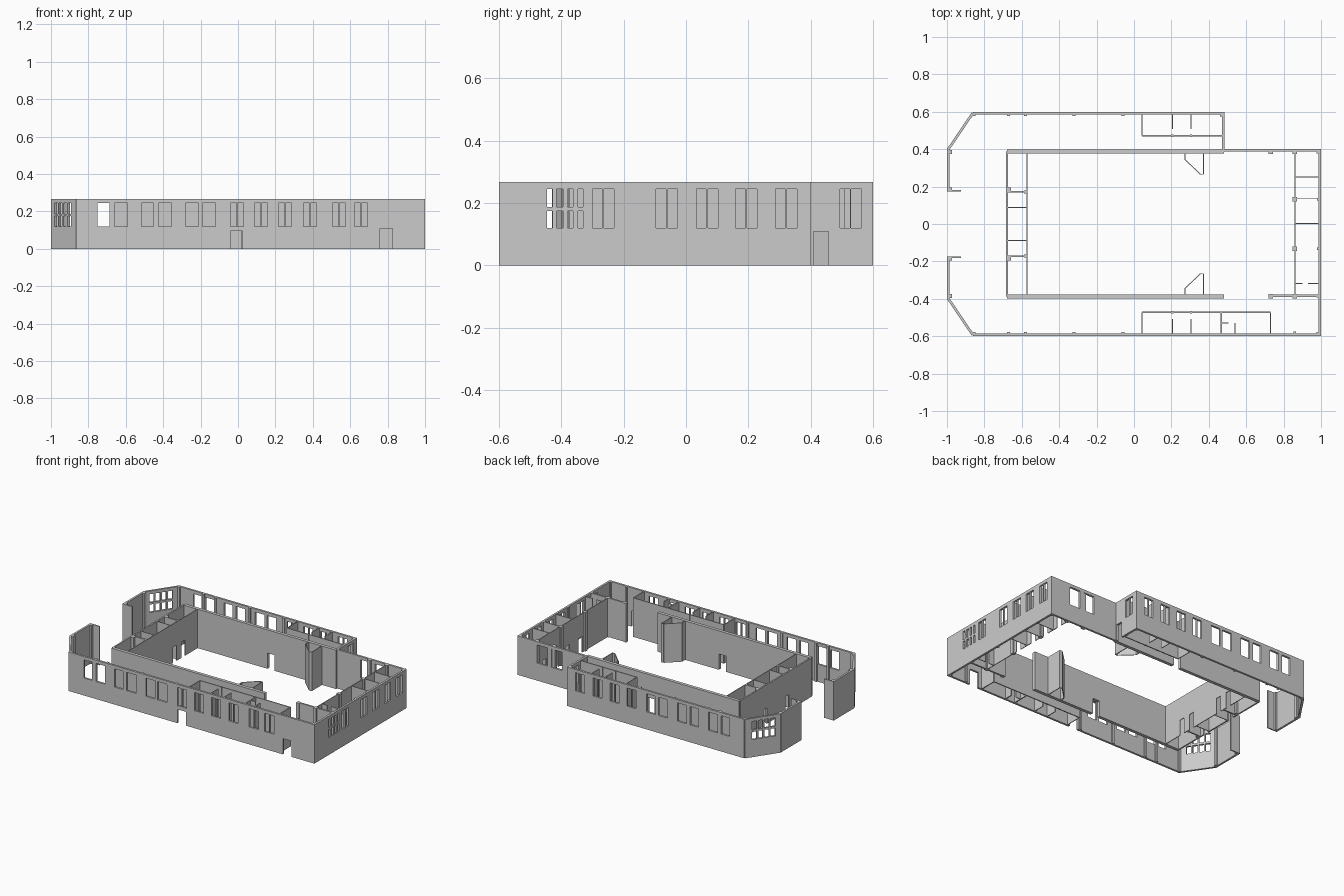
import bpy, bmesh
from mathutils import Vector

if "Cube" in bpy.data.objects:
    bpy.data.objects.remove(bpy.data.objects["Cube"])

H = 0.267        # wall height
T = 0.014        # outer wall thickness
t = 0.005        # partition thickness
WIN = (0.12, 0.245)
DOOR = (0.0, 0.108)
ROWS = [(0.12, 0.174), (0.187, 0.245)]


def wall(name, a, b, thick=T, holes=()):
    """Upright panel from a to b with rectangular openings (u0, u1, z0, z1)."""
    a, b = Vector((*a, 0)), Vector((*b, 0))
    length = (b - a).length
    d = (b - a) / length
    us = sorted({0.0, length, *[round(v, 4) for h in holes for v in h[:2]]})
    zs = sorted({0.0, H, *[v for h in holes for v in h[2:]]})
    bm = bmesh.new()
    grid = {(i, j): bm.verts.new(a + d * u + Vector((0, 0, z)))
            for i, u in enumerate(us) for j, z in enumerate(zs)}
    for i in range(len(us) - 1):
        for j in range(len(zs) - 1):
            um, zm = (us[i] + us[i + 1]) / 2, (zs[j] + zs[j + 1]) / 2
            if any(h[0] < um < h[1] and h[2] < zm < h[3] for h in holes):
                continue
            bm.faces.new([grid[i, j], grid[i + 1, j], grid[i + 1, j + 1], grid[i, j + 1]])
    bmesh.ops.delete(bm, geom=[v for v in bm.verts if not v.link_faces], context='VERTS')
    me = bpy.data.meshes.new(name)
    bm.to_mesh(me)
    bm.free()
    ob = bpy.data.objects.new(name, me)
    bpy.context.collection.objects.link(ob)
    m = ob.modifiers.new("thickness", 'SOLIDIFY')
    m.thickness, m.offset = thick, 0
    return ob


def column(x, y, s=0.022):
    wall("column", (x - s / 2, y), (x + s / 2, y), s)


def openings(spans, start, z=WIN):
    return [(p - start, q - start, *z) for p, q in spans]


def pairs(starts, w=0.032, gap=0.005):
    return [(s + k * (w + gap), s + k * (w + gap) + w) for s in starts for k in (0, 1)]


# Outer front and back walls
wide = [(-0.75, -0.687), (-0.66, -0.59), (-0.516, -0.452), (-0.425, -0.356),
        (-0.28, -0.21), (-0.19, -0.12)]
x0 = -0.862
wall("front_wall", (x0, -0.593), (1, -0.593), T,
     openings(wide + pairs([-0.04, 0.088, 0.217, 0.35, 0.505, 0.623]), x0)
     + openings([(-0.04, 0.024)], x0, (0, 0.095)) + openings([(0.76, 0.826)], x0, DOOR))
wall("back_wall", (x0, 0.593), (0.484, 0.593), T,
     openings(wide + pairs([-0.04, 0.088, 0.217, 0.35]), x0))
wall("back_step_wall", (0.477, 0.386), (0.477, 0.6), T,
     openings([(0.495, 0.527), (0.53, 0.563)], 0.386) + openings([(0.41, 0.457)], 0.386, DOOR))
wall("back_right_wall", (0.477, 0.395), (1, 0.395), T,
     openings([(0.66, 0.74), (0.77, 0.85)], 0.477))

# Right wall with paired windows and a block of small ones
small = [(-0.447, -0.428), (-0.415, -0.395), (-0.38, -0.363), (-0.347, -0.33)]
wall("right_wall", (0.993, -0.6), (0.993, 0.4), T,
     openings(pairs([-0.3, -0.096, 0.033, 0.159, 0.288]), -0.6)
     + [h for r in ROWS for h in openings(small, -0.6, r)])

# Left end and the features mirrored front to back
for s in (-1, 1):
    chamfer = [(0.035 + 0.041 * k, 0.066 + 0.041 * k, *r) for k in range(4) for r in ROWS]
    wall("chamfer_wall", (-0.994, s * 0.398), (-0.861, s * 0.594), T, chamfer)
    wall("left_wall", (-0.993, s * 0.176), (-0.993, s * 0.4))
    wall("entrance_return", (-1, s * 0.178), (-0.925, s * 0.178), 0.008)
    column(-0.985, s * 0.185)
    column(-0.985, s * 0.385)

    # Thick courtyard wall
    wall("courtyard_wall", (-0.68, s * 0.388), (0.48, s * 0.388), 0.022,
         openings([(-0.04, 0.015)], -0.68, DOOR))

    # Wedge shaped bay inside the courtyard
    bay = [(0.272, 0.38), (0.272, 0.345), (0.355, 0.266), (0.372, 0.266), (0.372, 0.38)]
    for p, q in zip(bay, bay[1:]):
        wall("bay_panel", (p[0], s * p[1]), (q[0], s * q[1]), t)

    # Rooms along the long sides
    end = 0.47 if s > 0 else 0.73
    wall("side_room_wall", (0.042, s * 0.472), (end, s * 0.472), 0.007)
    wall("side_room_partition", (0.042, s * 0.472), (0.042, s * 0.593), t)
    for x in (0.205, 0.305):
        wall("side_room_partition", (x, s * 0.508), (x, s * 0.593), t)
        column(x, s * 0.472, 0.012)
    for x in (-0.855, -0.67, -0.58, -0.32, -0.06):
        column(x, s * 0.585, 0.016)

    # Left wing cross walls
    wall("wing_cross_wall", (-0.68, s * 0.172), (-0.573, s * 0.172), 0.009)
    wall("wing_cross_wall", (-0.68, s * 0.088), (-0.573, s * 0.088), t)
    column(-0.67, s * 0.182, 0.024)
    column(-0.58, s * 0.172, 0.016)

    # Right wing columns
    for x in (0.73, 0.86):
        column(x, s * 0.386, 0.024)
    column(0.86, s * 0.132, 0.024)
    column(0.985, s * 0.132, 0.014)
    column(0.985, s * 0.385, 0.016)

# Left wing long walls
wall("wing_outer_wall", (-0.68, -0.388), (-0.68, 0.388), 0.01,
     openings([(-0.14, -0.1), (0.1, 0.14)], -0.388, DOOR))
wall("wing_inner_wall", (-0.573, -0.38), (-0.573, 0.38), t,
     openings([(-0.24, -0.2), (-0.15, -0.11), (0.11, 0.15), (0.2, 0.24)], -0.38, DOOR))

# Extra front rooms
for x, y in ((0.466, -0.472), (0.73, -0.472), (0.54, -0.53)):
    wall("front_room_partition", (x, y), (x, -0.593), 0.007)
wall("front_room_stub", (0.466, -0.53), (0.505, -0.53), t)

# Right wing rooms
wall("right_room_wall", (0.86, -0.386), (0.86, 0.386), t,
     openings([(-0.1, -0.06), (0.04, 0.08), (0.16, 0.2), (0.29, 0.33)], -0.386, DOOR))
for y in (0.252, 0.135, 0.002):
    wall("right_room_partition", (0.86, y), (0.993, y), t)
for p, q in ((0.86, 0.9), (0.93, 0.993)):
    wall("right_room_stub", (p, -0.318), (q, -0.318), t)
wall("right_end_wall", (0.73, -0.384), (0.993, -0.384), 0.012)
column(0.86, -0.582, 0.012)
column(0.985, -0.585, 0.016)
column(0.47, 0.585, 0.018)
